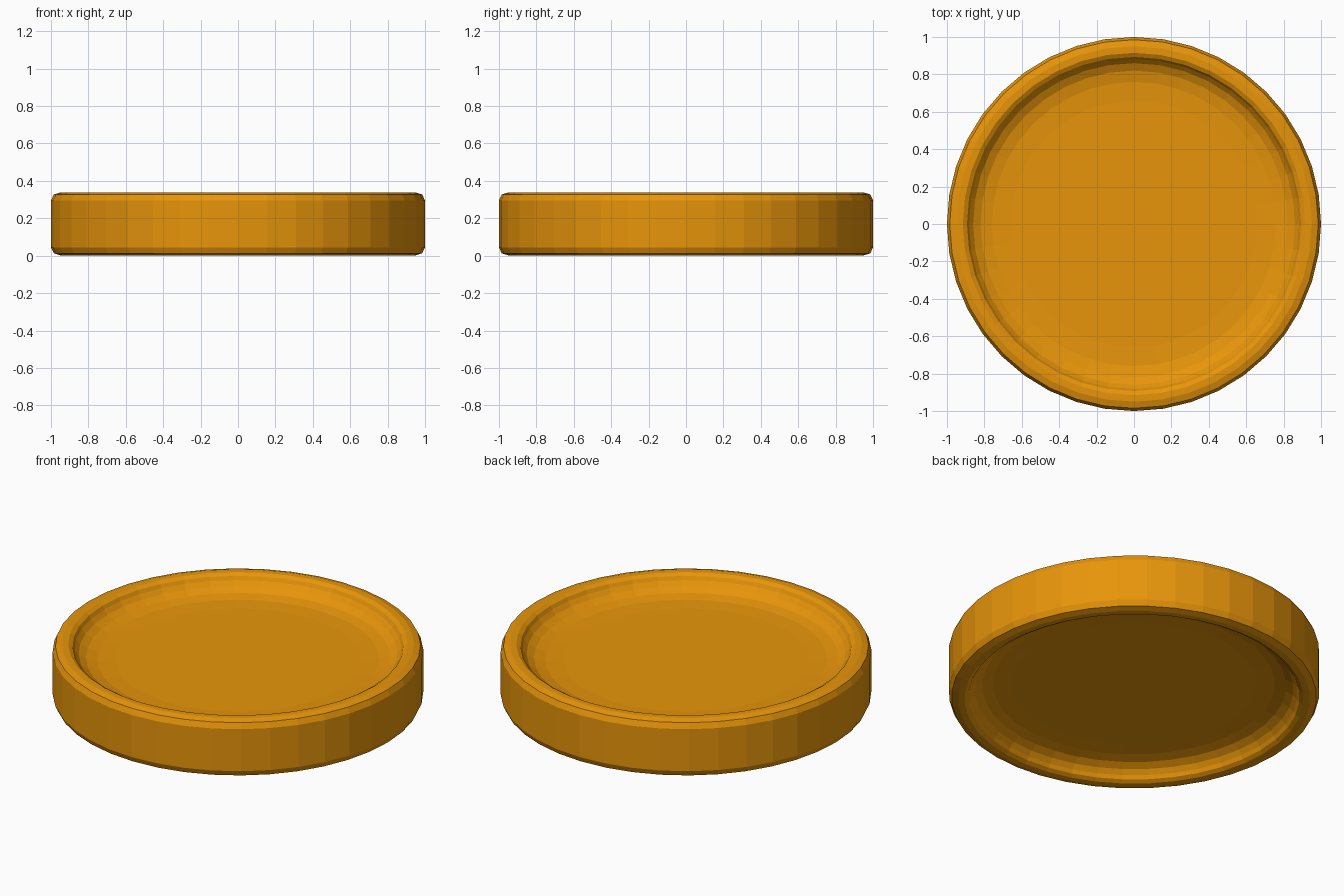
import bpy, bmesh, math

if "Cube" in bpy.data.objects:
    bpy.data.objects.remove(bpy.data.objects["Cube"])

SIDES = 40
HEIGHT = 0.34

# Half profile (radius, z) from recessed face over the rim to the side wall
upper = [(0.66, 0.24), (0.76, 0.245), (0.82, 0.258), (0.86, 0.28), (0.882, 0.305),
         (0.893, 0.325), (0.915, 0.338), (0.95, 0.338), (0.985, 0.327), (1.0, 0.295)]
# Mirror the profile for the underside
profile = upper + [(r, HEIGHT - z) for r, z in reversed(upper)]

# Coin body: revolve the profile and cap both recessed faces
bm = bmesh.new()
rings = []
for r, z in profile:
    rings.append([bm.verts.new((r * math.cos(2 * math.pi * i / SIDES),
                                r * math.sin(2 * math.pi * i / SIDES), z))
                  for i in range(SIDES)])
for a, b in zip(rings, rings[1:]):
    for i in range(SIDES):
        j = (i + 1) % SIDES
        bm.faces.new((a[i], b[i], b[j], a[j]))
bm.faces.new(rings[0])
bm.faces.new(list(reversed(rings[-1])))
bmesh.ops.recalc_face_normals(bm, faces=bm.faces)

mesh = bpy.data.meshes.new("coin")
bm.to_mesh(mesh)
bm.free()
coin = bpy.data.objects.new("coin", mesh)
bpy.context.collection.objects.link(coin)

# Gold colour
gold = bpy.data.materials.new("gold")
gold.diffuse_color = (0.80, 0.30, 0.003, 1.0)
gold.use_nodes = True
gold.node_tree.nodes["Principled BSDF"].inputs["Base Color"].default_value = gold.diffuse_color
mesh.materials.append(gold)
